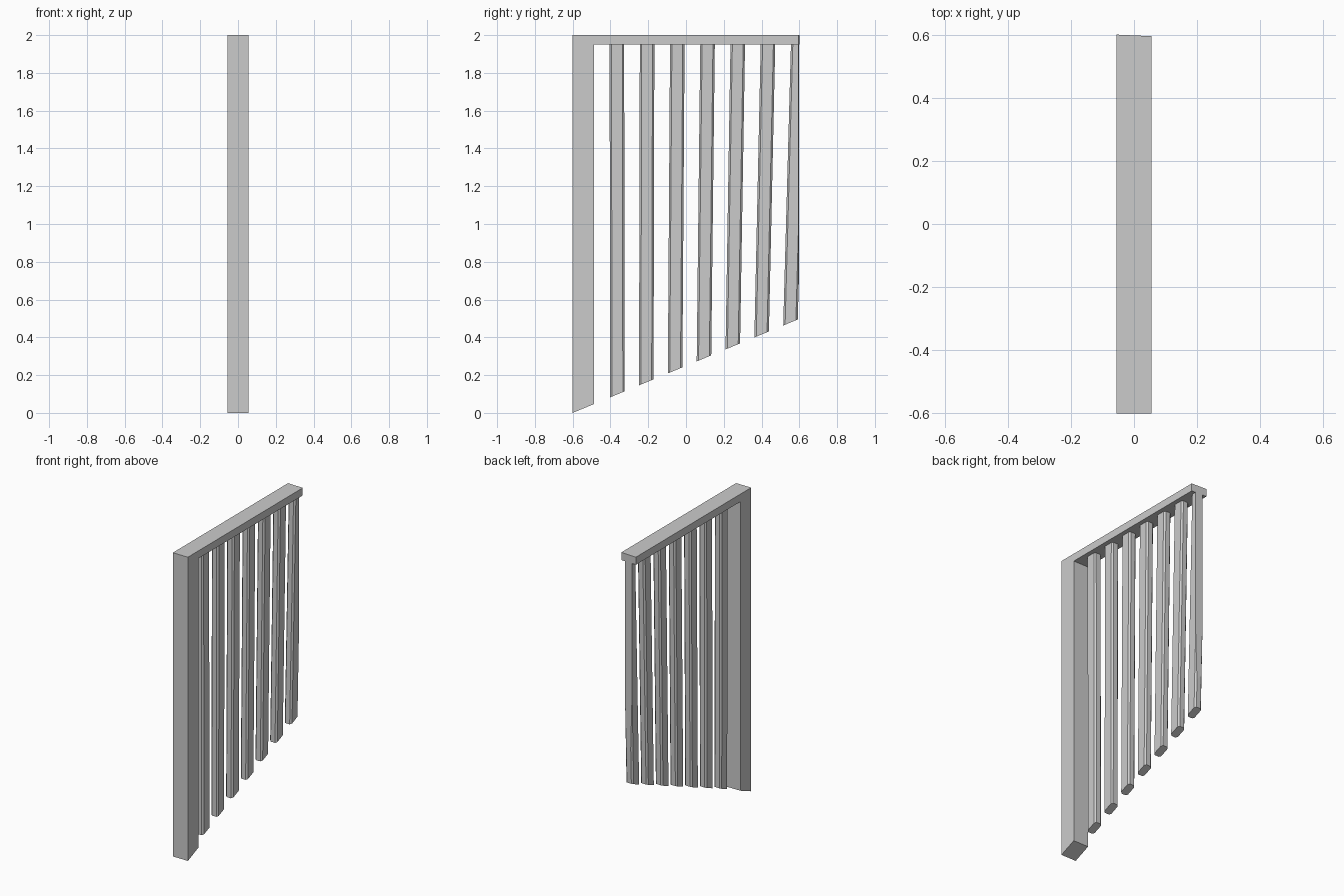
import bpy, bmesh
from mathutils import Vector

if "Cube" in bpy.data.objects:
    bpy.data.objects.remove(bpy.data.objects["Cube"])

SLOPE = 0.415            # pitch of the stair under the railing
END_CO, END_NO = Vector((0, 0.5975, 0)), Vector((0.045, 1, 0))


def stair_z(y):
    return SLOPE * (y + 0.6)


def loft(name, ring_a, ring_b):
    """Closed solid between two rings, trimmed at the far end plane."""
    bm = bmesh.new()
    a = [bm.verts.new(p) for p in ring_a]
    b = [bm.verts.new(p) for p in ring_b]
    n = len(a)
    bm.faces.new(a[::-1])
    bm.faces.new(b)
    for i in range(n):
        j = (i + 1) % n
        bm.faces.new((a[i], a[j], b[j], b[i]))
    cut = bmesh.ops.bisect_plane(bm, geom=bm.verts[:] + bm.edges[:] + bm.faces[:],
                                 plane_co=END_CO, plane_no=END_NO, clear_outer=True)
    edges = [e for e in cut["geom_cut"] if isinstance(e, bmesh.types.BMEdge)]
    if edges:
        bmesh.ops.holes_fill(bm, edges=edges, sides=0)
    bmesh.ops.recalc_face_normals(bm, faces=bm.faces[:])
    mesh = bpy.data.meshes.new(name)
    bm.to_mesh(mesh)
    bm.free()
    obj = bpy.data.objects.new(name, mesh)
    bpy.context.collection.objects.link(obj)
    return obj


# Post and top rail as one L-shaped profile
W = 0.055
profile = [(-0.6, 0), (-0.487, stair_z(-0.487)), (-0.487, 1.95),
           (0.63, 1.95), (0.63, 2.0), (-0.6, 2.0)]
loft("post_and_top_rail", [(-W, y, z) for y, z in profile],
     [(W, y, z) for y, z in profile])

# Balusters: chamfered section, slightly fanned out, feet cut to the stair pitch
HX, HY, C = 0.026, 0.0385, 0.01
section = [(-HX, -HY + C), (-HX + C, -HY), (HX - C, -HY), (HX, -HY + C),
           (HX, HY - C), (HX - C, HY), (-HX + C, HY), (-HX, HY - C)]
for k in range(7):
    foot_y = -0.363 + 0.1527 * k
    top_y = -0.366 + 0.16 * k
    foot = [(x, foot_y + y, stair_z(foot_y + y)) for x, y in section]
    top = [(x, top_y + y, 1.951) for x, y in section]
    loft(f"baluster_{k + 1}", foot, top)
